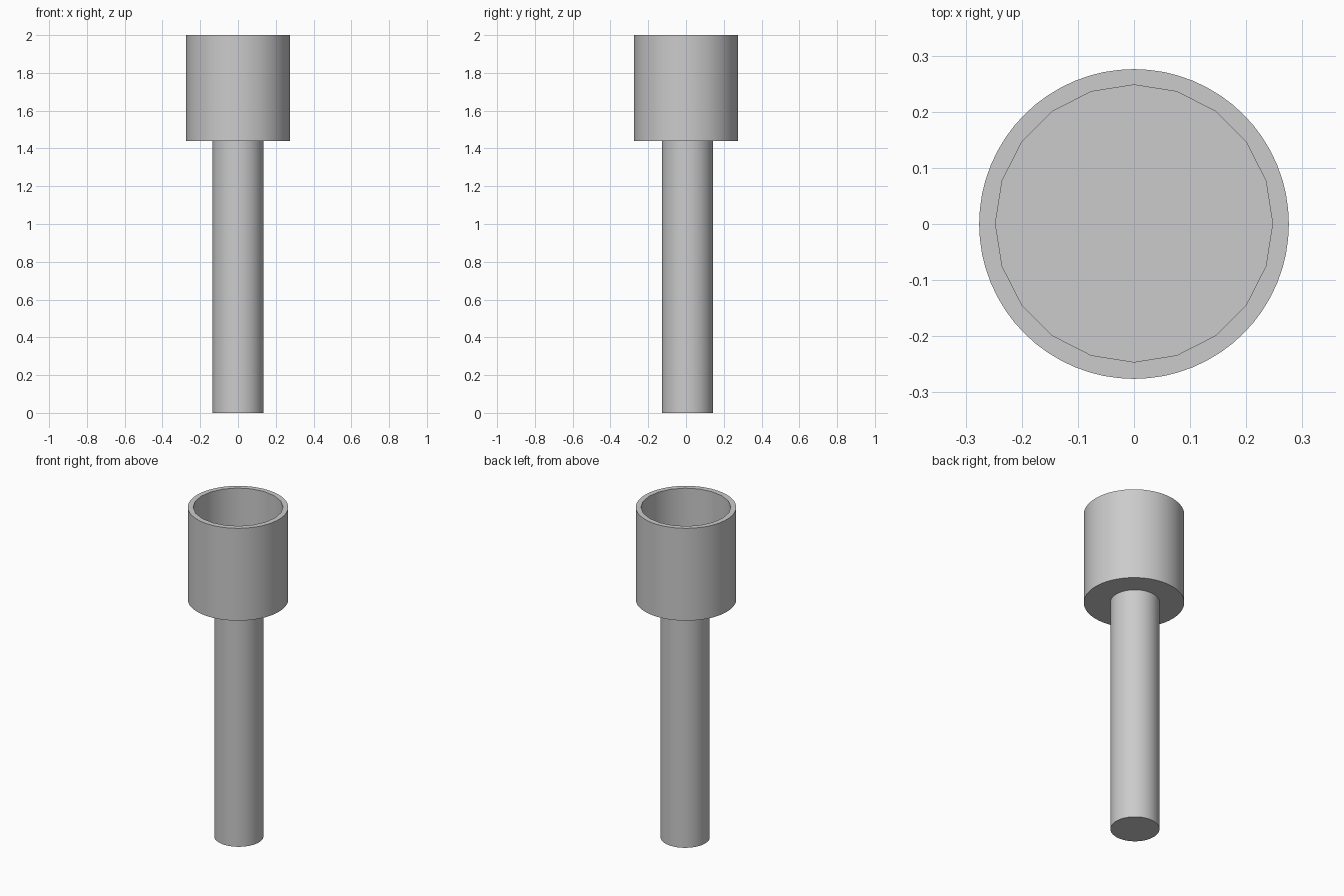
import bpy
import math

cube = bpy.data.objects.get("Cube")
if cube:
    bpy.data.objects.remove(cube, do_unlink=True)

grey = bpy.data.materials.new("light_grey")
grey.use_nodes = True
colour = (0.6, 0.6, 0.6, 1.0)
grey.diffuse_color = colour
grey.node_tree.nodes["Principled BSDF"].inputs["Base Color"].default_value = colour


def cylinder(name, radius, bottom, top, sides, y=0.0):
    """Upright cylinder spanning bottom to top."""
    bpy.ops.mesh.primitive_cylinder_add(
        vertices=sides, radius=radius, depth=top - bottom,
        location=(0, y, (bottom + top) / 2))
    obj = bpy.context.object
    obj.name = obj.data.name = name
    obj.data.materials.append(grey)
    return obj


def smooth(obj):
    bpy.ops.object.select_all(action="DESELECT")
    obj.select_set(True)
    bpy.context.view_layer.objects.active = obj
    bpy.ops.object.shade_smooth_by_angle(angle=math.radians(30))


CUP_BOTTOM, TOP, WALL = 1.44, 2.0, 0.03

# Stem, set very slightly off the cup's axis
stem = cylinder("stem", 0.135, 0.0, CUP_BOTTOM, 64, y=0.008)
smooth(stem)

# Cup, hollowed by a twenty-sided bore
cup = cylinder("cup", 0.276, CUP_BOTTOM, TOP, 64)
bore = cylinder("bore_cutter", 0.247, CUP_BOTTOM + WALL, TOP + 0.1, 20, y=0.001)
bore.hide_render = True

hollow = cup.modifiers.new("hollow", "BOOLEAN")
hollow.operation = "DIFFERENCE"
hollow.solver = "EXACT"
hollow.object = bore
bpy.context.view_layer.objects.active = cup
bpy.ops.object.modifier_apply(modifier=hollow.name)
bpy.data.objects.remove(bore, do_unlink=True)
smooth(cup)
